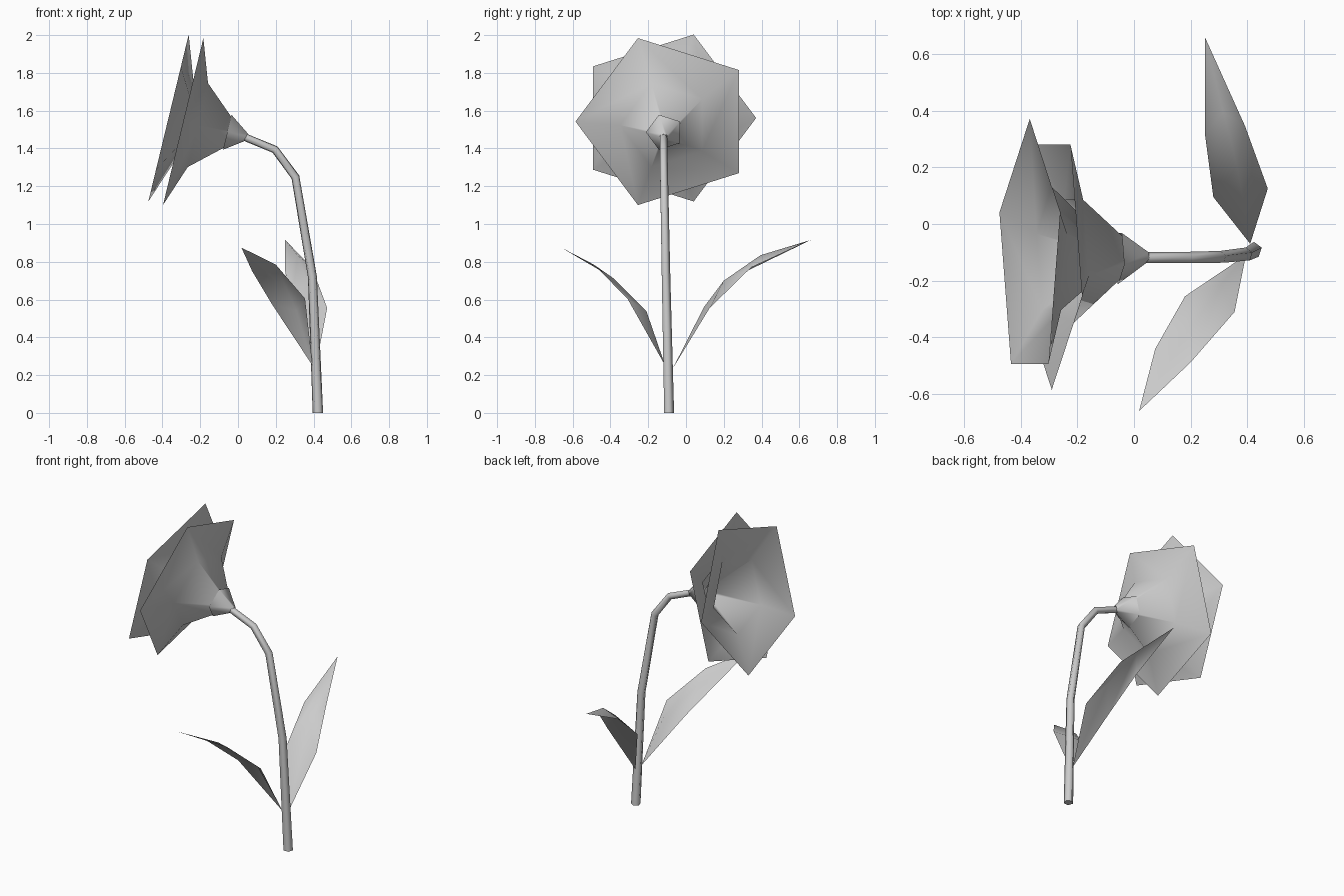
import bpy, bmesh, math
from mathutils import Vector

cube = bpy.data.objects.get("Cube")
if cube:
    bpy.data.objects.remove(cube, do_unlink=True)

grey = bpy.data.materials.new("plain grey")
grey.use_nodes = True
colour = (0.6, 0.6, 0.6, 1)
grey.diffuse_color = colour
grey.node_tree.nodes["Principled BSDF"].inputs["Base Color"].default_value = colour


def finish(name, bm):
    mesh = bpy.data.meshes.new(name)
    bm.to_mesh(mesh)
    bm.free()
    mesh.materials.append(grey)
    obj = bpy.data.objects.new(name, mesh)
    bpy.context.collection.objects.link(obj)
    return obj


def loft(name, rings, phase=0.0, cap=False, sides=5):
    """Skin a tube through rings of (centre, axis, radius)."""
    bm = bmesh.new()
    loops = []
    for centre, axis, radius in rings:
        u = Vector((0, 1, 0))
        v = axis.cross(u).normalized()
        if v.z < 0 or (abs(v.z) < 1e-4 and v.x < 0):
            v = -v
        angles = [phase + math.tau * i / sides for i in range(sides)]
        loops.append([bm.verts.new(centre + radius * (u * math.cos(a) + v * math.sin(a)))
                      for a in angles])
    for low, high in zip(loops, loops[1:]):
        for i in range(sides):
            j = (i + 1) % sides
            bm.faces.new((low[i], low[j], high[j], high[i])).smooth = True
    if cap:
        bm.faces.new(loops[0])
        bm.faces.new(loops[-1])
        bmesh.ops.recalc_face_normals(bm, faces=bm.faces)
    return finish(name, bm)


# Stem: a five-sided tube that bends over at the top
path = [Vector(p) for p in ((0.423, -0.092, 0), (0.394, -0.108, 0.72), (0.304, -0.118, 1.248),
                            (0.196, -0.12, 1.394), (0.04, -0.12, 1.458))]
radii = (0.029, 0.025, 0.023, 0.022, 0.021)
stem = []
for i, (point, radius) in enumerate(zip(path, radii)):
    if i == 0:
        axis = Vector((0, 0, 1))
    else:
        before = (point - path[i - 1]).normalized()
        after = (path[min(i + 1, len(path) - 1)] - point).normalized()
        axis = (before + after).normalized()
    stem.append((point, axis, radius))
loft("stem", stem, cap=True)

# Flower head: a calyx and two nested five-pointed trumpets on a tilted axis
flower_axis = Vector((-0.972, 0, 0.235)).normalized()
flower_base = Vector((0.05, -0.115, 1.46))


def flower_rings(profile, shift=0.0):
    drift = Vector((0, 0.023, 0))
    return [(flower_base + flower_axis * (d + shift) + drift * d, flower_axis, r)
            for d, r in profile]


trumpet = ((0.03, 0.015), (0.27, 0.24), (0.35, 0.478))
loft("calyx", flower_rings(((0.0, 0.018), (0.11, 0.1))), math.pi)
loft("outer_petals", flower_rings(trumpet), math.pi)
loft("inner_petals", flower_rings(trumpet, 0.08), 0.0)


# Leaves: a folded blade with a raised midrib
def leaf(name, base, rows, tip):
    bm = bmesh.new()
    start, end = bm.verts.new(base), bm.verts.new(tip)
    grid = [[bm.verts.new(p) for p in row] for row in rows]
    for k in range(2):
        near, far = grid
        bm.faces.new((start, near[k], near[k + 1]))
        bm.faces.new((near[k], far[k], far[k + 1], near[k + 1]))
        bm.faces.new((far[k], end, far[k + 1]))
    bmesh.ops.recalc_face_normals(bm, faces=bm.faces)
    if sum(f.normal.z for f in bm.faces) < 0:
        bmesh.ops.reverse_faces(bm, faces=bm.faces)
    for f in bm.faces:
        f.smooth = True
    return finish(name, bm)


leaf("front_leaf", (0.395, -0.11, 0.25),
     (((0.18, -0.255, 0.575), (0.31, -0.21, 0.54), (0.355, -0.31, 0.605)),
      ((0.075, -0.44, 0.75), (0.19, -0.38, 0.71), (0.2, -0.488, 0.785))),
     (0.018, -0.66, 0.875))
leaf("back_leaf", (0.41, -0.07, 0.235),
     (((0.28, 0.095, 0.56), (0.365, 0.2, 0.7), (0.472, 0.125, 0.555)),
      ((0.25, 0.32, 0.75), (0.315, 0.395, 0.835), (0.392, 0.345, 0.77))),
     (0.25, 0.66, 0.915))
